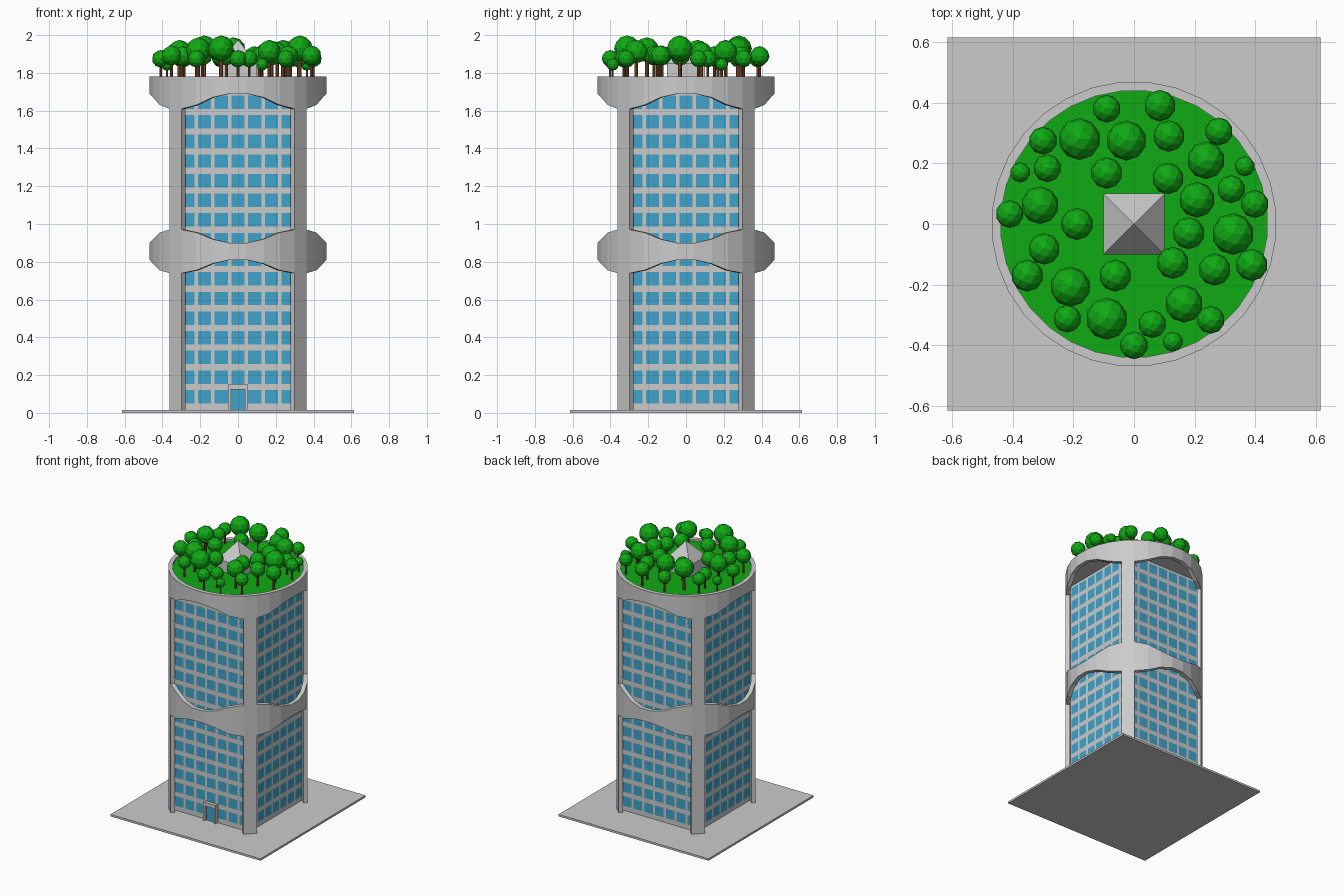
import bpy, bmesh, math
from mathutils import Matrix, Vector

if "Cube" in bpy.data.objects:
    bpy.data.objects.remove(bpy.data.objects["Cube"])

SIDES, R = 32, 0.47
STEP = 2 * math.pi / SIDES


def material(name, rgb):
    m = bpy.data.materials.new(name)
    m.diffuse_color = (*rgb, 1)
    m.use_nodes = True
    m.node_tree.nodes["Principled BSDF"].inputs["Base Color"].default_value = m.diffuse_color
    return m


GLASS = material("glass_blue", (0.05, 0.37, 0.60))
GREEN = material("leaf_green", (0.005, 0.40, 0.007))
BROWN = material("bark_brown", (0.25, 0.09, 0.03))


def finish(name, bm, mat=None):
    me = bpy.data.meshes.new(name)
    bm.to_mesh(me)
    bm.free()
    ob = bpy.data.objects.new(name, me)
    bpy.context.collection.objects.link(ob)
    if mat:
        me.materials.append(mat)
    return ob


def add_box(bm, x0, x1, y0, y1, z0, z1):
    c = Vector(((x0 + x1) / 2, (y0 + y1) / 2, (z0 + z1) / 2))
    s = Matrix.Diagonal((x1 - x0, y1 - y0, z1 - z0, 1))
    bmesh.ops.create_cube(bm, size=1, matrix=Matrix.Translation(c) @ s)


def box(name, *dims, mat=None):
    bm = bmesh.new()
    add_box(bm, *dims)
    return finish(name, bm, mat)


def add_cone(bm, r1, r2, z0, z1, segs, x=0, y=0, turn=0):
    m = Matrix.Translation((x, y, (z0 + z1) / 2)) @ Matrix.Rotation(turn, 4, 'Z')
    bmesh.ops.create_cone(bm, cap_ends=True, segments=segs, radius1=r1,
                          radius2=r2, depth=z1 - z0, matrix=m)


# Ground plate and square core
box("ground_plate", -0.615, 0.615, -0.615, 0.615, 0, 0.015)
H = 0.31
box("tower_core", -H, H, -H, H, 0.015, 1.71)

# Window panes: 7 columns by 16 rows on each of four faces
bm = bmesh.new()
for side in range(4):
    rot = Matrix.Rotation(side * math.pi / 2, 4, 'Z')
    for row in range(16):
        for col in range(-3, 4):
            x, z = col * 0.0885, 0.05 + row * 0.104
            pts = [(x - .035, z), (x + .035, z), (x + .035, z + .071), (x - .035, z + .071)]
            bm.faces.new([bm.verts.new(rot @ Vector((px, -H - 0.0015, pz))) for px, pz in pts])
finish("window_panes", bm, GLASS)

# Door with surround
bm = bmesh.new()
for s in (-1, 1):
    add_box(bm, min(s * .036, s * .051), max(s * .036, s * .051), -0.335, -H, 0.015, 0.125)
add_box(bm, -0.051, 0.051, -0.335, -H, 0.125, 0.152)
finish("door_frame", bm)
box("door", -0.036, 0.036, -0.318, -H, 0.015, 0.125, mat=GLASS)

# Outer shell: four piers and two wavy bands, faceted
MID_LO, MID_HI = (0.81, 0.79, 0.755, 0.74), (0.90, 0.92, 0.955, 0.97)
TOP_LO = (1.69, 1.67, 1.63, 1.61)


def levels(i):
    # step away from the nearest face middle, 0..3
    k = i % 8
    k = k if k < 4 else 7 - k
    return 0.015, MID_LO[k], MID_HI[k], TOP_LO[k], 1.78


bm = bmesh.new()
columns = []
for i in range(SIDES):
    a = (i + 0.5) * STEP
    columns.append([bm.verts.new((R * math.cos(a), R * math.sin(a), z)) for z in levels(i)])
for i in range(SIDES):
    a, b = columns[i], columns[(i + 1) % SIDES]
    for n in ((0, 1, 2, 3) if i % 8 == 3 else (1, 3)):
        bm.faces.new((a[n], b[n], b[n + 1], a[n + 1]))
bmesh.ops.delete(bm, geom=[v for v in bm.verts if not v.link_faces], context='VERTS')
shell = finish("outer_shell", bm)
mod = shell.modifiers.new("thickness", 'SOLIDIFY')
mod.thickness, mod.offset, mod.use_even_offset = 0.03, -1, True

# Roof slab and lawn
for name, z0, z1, mat in (("roof_slab", 1.70, 1.755, None), ("roof_lawn", 1.755, 1.767, GREEN)):
    bm = bmesh.new()
    add_cone(bm, 0.443, 0.443, z0, z1, SIDES, turn=STEP / 2)
    finish(name, bm, mat)

# Roof pavilion with pyramid top
box("pavilion_walls", -0.1, 0.1, -0.1, 0.1, 1.76, 1.85)
bm = bmesh.new()
add_cone(bm, 0.1 * math.sqrt(2), 0, 1.85, 1.975, 4, turn=math.pi / 4)
finish("pavilion_roof", bm)

# Trees: x, y, crown radius
TREES = [
    (-.09, .38, .046), (.085, .39, .052), (-.30, .275, .046), (-.18, .28, .069),
    (-.025, .275, .066), (.115, .29, .052), (.28, .305, .046), (.237, .21, .062),
    (.365, .19, .033), (-.375, .17, .033), (-.286, .184, .046), (-.09, .168, .052),
    (.112, .15, .052), (.32, .115, .046), (.398, .066, .046), (.207, .08, .059),
    (-.31, .062, .062), (-.41, .033, .046), (-.188, 0, .053), (.18, -.03, .053),
    (.326, -.033, .069), (-.296, -.082, .052), (.128, -.128, .053), (.266, -.15, .053),
    (.388, -.135, .053), (-.352, -.17, .053), (-.21, -.207, .066), (-.062, -.17, .053),
    (.165, -.263, .062), (-.22, -.312, .046), (-.09, -.312, .069), (.06, -.33, .046),
    (.253, -.316, .046), (0, -.4, .046), (.128, -.388, .033)]
crowns, trunks = bmesh.new(), bmesh.new()
for x, y, r in TREES:
    z = 1.767 + 2.35 * r
    bmesh.ops.create_icosphere(crowns, subdivisions=2, radius=r,
                               matrix=Matrix.Translation((x, y, z)))
    add_cone(trunks, 0.15 * r, 0.15 * r, 1.76, z - 0.8 * r, 8, x, y)
finish("tree_crowns", crowns, GREEN)
finish("tree_trunks", trunks, BROWN)
